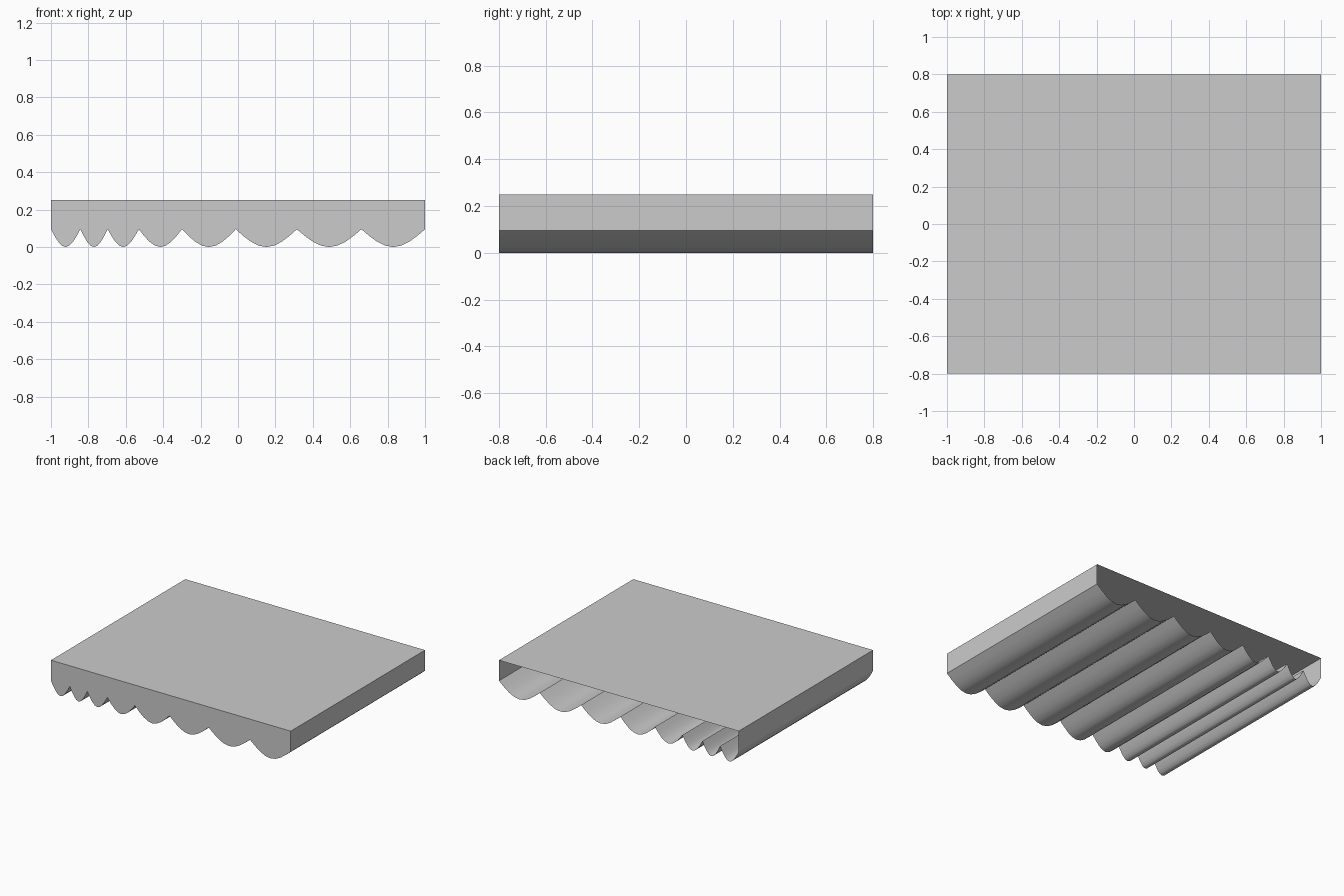
import bpy, bmesh, math

if "Cube" in bpy.data.objects:
    bpy.data.objects.remove(bpy.data.objects["Cube"])

HALF_Y, TOP, CUSP = 0.8, 0.25, 0.095
CUSPS = [-1, -0.843, -0.697, -0.53, -0.30, -0.012, 0.315, 0.66, 1]
SEG = 8

# Scalloped lower edge: one rounded lobe between each pair of cusps
lower = []
for a, b in zip(CUSPS, CUSPS[1:]):
    for i in range(SEG):
        t = i / SEG
        lower.append((a + (b - a) * t, CUSP * (1 - math.sin(math.pi * t))))
lower.append((1, CUSP))
outline = lower + [(1, TOP), (-1, TOP)]

bm = bmesh.new()
front = [bm.verts.new((x, -HALF_Y, z)) for x, z in outline]
back = [bm.verts.new((x, HALF_Y, z)) for x, z in outline]

# Closed front panel; the back stays open
bm.faces.new(front)

# Scalloped underside, side walls and flat top
n = len(outline)
lobes = len(lower) - 1
for i in range(n):
    j = (i + 1) % n
    face = bm.faces.new((front[j], front[i], back[i], back[j]))
    face.smooth = i < lobes

# Crisp creases at cusps, walls and front rim
for i in range(n):
    bm.edges.get((front[i], front[(i + 1) % n])).smooth = False
    if i % SEG == 0 or i >= lobes:
        bm.edges.get((front[i], back[i])).smooth = False

mesh = bpy.data.meshes.new("scalloped_canopy")
bm.to_mesh(mesh)
bm.free()
canopy = bpy.data.objects.new("scalloped_canopy", mesh)
bpy.context.collection.objects.link(canopy)
